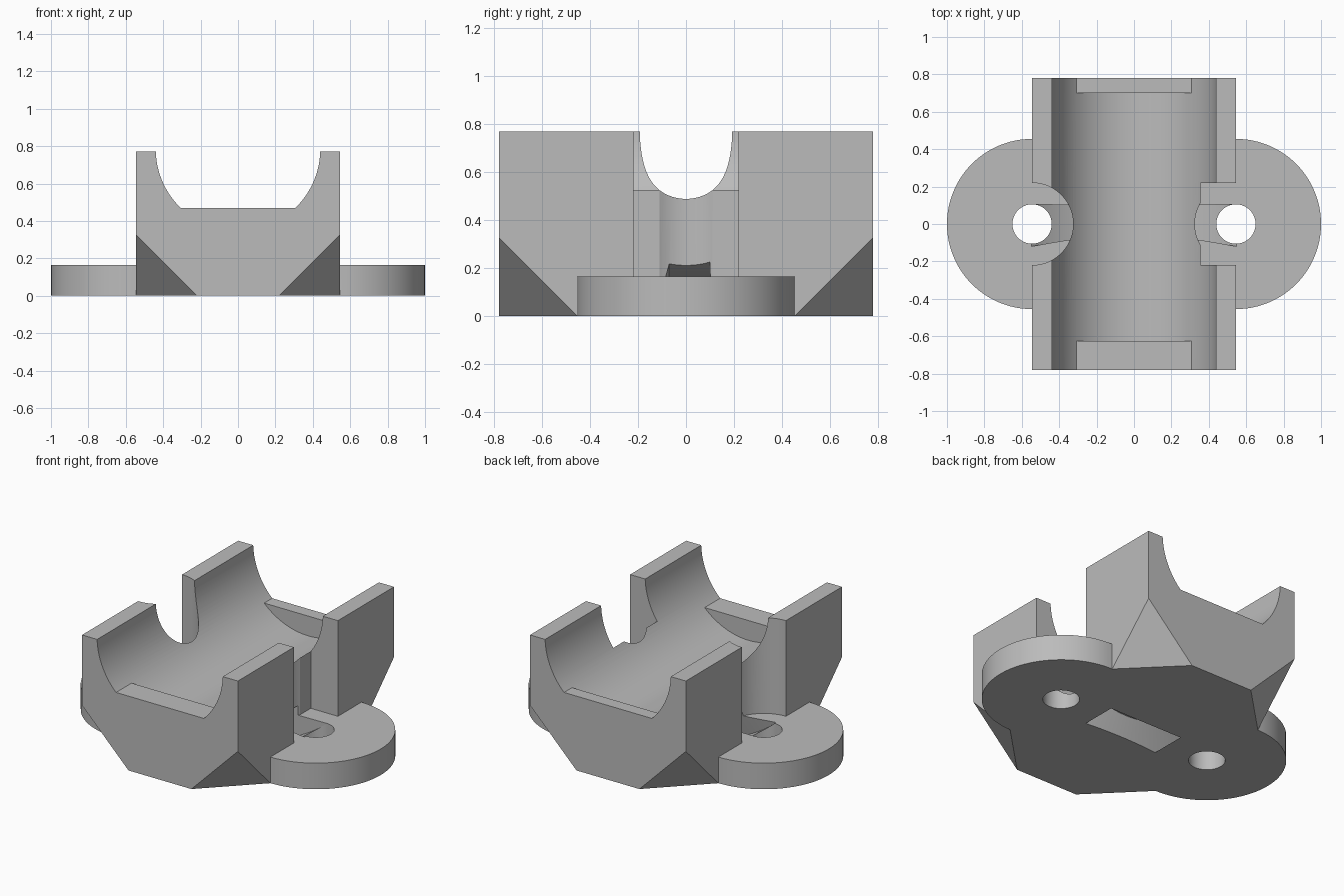
import bpy, bmesh, math
from mathutils import Matrix, Vector

cube = bpy.data.objects.get("Cube")
if cube:
    bpy.data.objects.remove(cube, do_unlink=True)

# Main dimensions
HALF_X, HALF_Y, HEIGHT = 0.545, 0.78, 0.77
EAR_R, EAR_H = 0.455, 0.165
TROUGH_R, TROUGH_Z = 0.44, 0.785

grey = bpy.data.materials.new("plain grey")
grey.use_nodes = True
colour = (0.5, 0.5, 0.5, 1)
grey.diffuse_color = colour
grey.node_tree.nodes["Principled BSDF"].inputs["Base Color"].default_value = colour


def finish(bm, name):
    bmesh.ops.recalc_face_normals(bm, faces=bm.faces)
    mesh = bpy.data.meshes.new(name)
    bm.to_mesh(mesh)
    bm.free()
    mesh.materials.append(grey)
    ob = bpy.data.objects.new(name, mesh)
    bpy.context.collection.objects.link(ob)
    return ob


def box_mesh(lo, hi):
    bm = bmesh.new()
    lo, hi = Vector(lo), Vector(hi)
    bmesh.ops.create_cube(bm, size=1, matrix=Matrix.Translation((lo + hi) / 2)
                          @ Matrix.Diagonal((*(hi - lo), 1)))
    return bm


def box(name, lo, hi):
    return finish(box_mesh(lo, hi), name)


def cylinder(name, radius, depth, centre, lying=False, sides=96):
    bm = bmesh.new()
    turn = Matrix.Rotation(math.pi / 2, 4, 'X') if lying else Matrix()
    bmesh.ops.create_cone(bm, cap_ends=True, segments=sides, radius1=radius,
                          radius2=radius, depth=depth,
                          matrix=Matrix.Translation(centre) @ turn)
    return finish(bm, name)


def combine(target, tool, operation):
    mod = target.modifiers.new("combine", 'BOOLEAN')
    mod.operation, mod.object, mod.solver = operation, tool, 'EXACT'
    bpy.context.view_layer.objects.active = target
    bpy.ops.object.modifier_apply(modifier=mod.name)
    bpy.data.objects.remove(tool, do_unlink=True)


# Block with its four lower corners sliced off
bm = box_mesh((-HALF_X, -HALF_Y, 0), (HALF_X, HALF_Y, HEIGHT))
for sx in (-1, 1):
    for sy in (-1, 1):
        cut = bmesh.ops.bisect_plane(
            bm, geom=bm.verts[:] + bm.edges[:] + bm.faces[:],
            plane_co=(sx * 0.22, sy * HALF_Y, 0), plane_no=(sx, sy, -1),
            clear_outer=True)
        rim = [e for e in cut["geom_cut"] if isinstance(e, bmesh.types.BMEdge)]
        bmesh.ops.edgeloop_fill(bm, edges=rim)
cradle = finish(bm, "cradle")

# Round trough along the block, with a raised lip at each end
combine(cradle, cylinder("trough_cutter", TROUGH_R, 2, (0, 0, TROUGH_Z), True, 128),
        'DIFFERENCE')
for y0, y1 in ((-HALF_Y, -0.625), (0.70, HALF_Y)):
    combine(cradle, box("end_lip", (-0.36, y0, 0.3), (0.36, y1, 0.47)), 'UNION')

# Screw head recesses, one of them squared off
for side in (-1, 1):
    combine(cradle, cylinder("recess_cutter", 0.22, 2, (side * HALF_X, 0, 0.5)),
            'DIFFERENCE')
combine(cradle, box("square_recess_cutter", (0.355, -0.22, -0.5), (0.8, 0.22, 1.5)),
        'DIFFERENCE')

# Mounting ears with screw holes
for side in (-1, 1):
    combine(cradle, cylinder("ear", EAR_R, EAR_H, (side * HALF_X, 0, EAR_H / 2)), 'UNION')
for side in (-1, 1):
    combine(cradle, cylinder("hole_cutter", 0.105, 1, (side * HALF_X, 0, 0), sides=64),
            'DIFFERENCE')

# Curved strap channel under the trough: a ring swept around the trough axis
bm = bmesh.new()
section = ((0.66, -0.07), (0.827, -0.12), (0.827, 0.105), (0.66, 0.1))
steps = 128
rings = []
for i in range(steps):
    a = math.tau * i / steps
    rings.append([bm.verts.new((r * math.sin(a), y, TROUGH_Z - r * math.cos(a)))
                  for r, y in section])
for i, ring in enumerate(rings):
    after = rings[(i + 1) % steps]
    for j in range(4):
        k = (j + 1) % 4
        bm.faces.new((ring[j], ring[k], after[k], after[j]))
combine(cradle, finish(bm, "strap_channel_cutter"), 'DIFFERENCE')

# Smooth curved walls, crisp edges
bpy.ops.object.select_all(action='DESELECT')
cradle.select_set(True)
bpy.context.view_layer.objects.active = cradle
bpy.ops.object.shade_smooth_by_angle(angle=math.radians(20))
